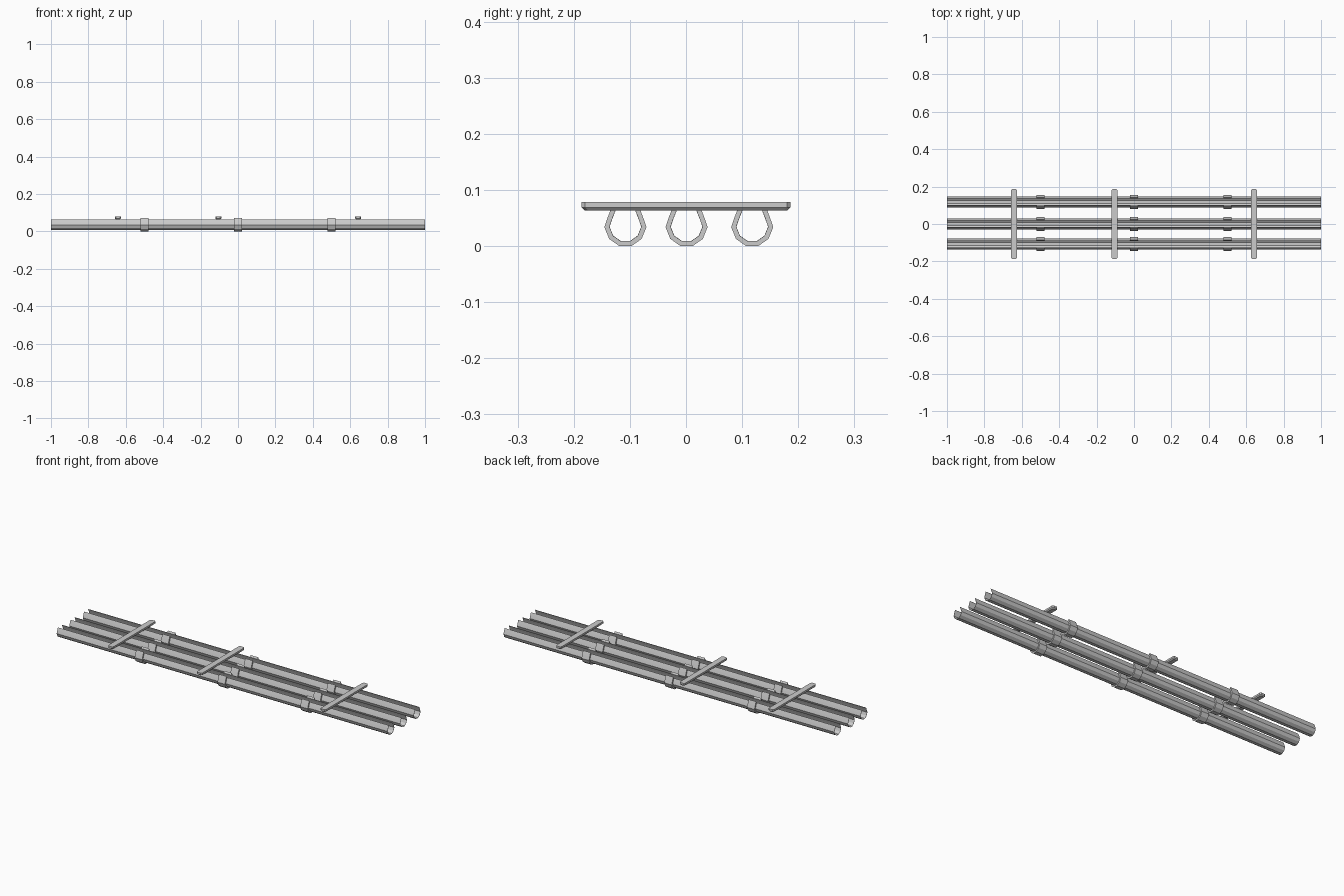
import bpy

if "Cube" in bpy.data.objects:
    bpy.data.objects.remove(bpy.data.objects["Cube"])

# Half of the open-topped pipe section (y, z relative to the centre), bottom to rim
HALF = [(0.0105, -0.036), (0.0290, -0.023), (0.0375, -0.002), (0.0310, 0.017), (0.0235, 0.036)]
CENTRE_Z = 0.036
TUBE_SCALE = 0.78
SECTION = [(-y, z) for y, z in reversed(HALF)] + HALF
ROWS = [-0.108, 0.001, 0.118]


def add_mesh(name, verts, faces):
    mesh = bpy.data.meshes.new(name)
    mesh.from_pydata(verts, [], faces)
    mesh.update()
    obj = bpy.data.objects.new(name, mesh)
    bpy.context.collection.objects.link(obj)
    return obj


def section(y0, scale):
    return [(y0 + y * scale, CENTRE_Z + z * scale) for y, z in SECTION]


def channel(name, x0, x1, y0, outer, inner):
    """Extrude the open section along x as a closed solid."""
    loop = section(y0, outer) + section(y0, inner)[::-1]
    n, m = len(loop), len(SECTION)
    verts = [(x, y, z) for x in (x0, x1) for y, z in loop]
    faces = [(i, i + n, (i + 1) % n + n, (i + 1) % n) for i in range(n)]
    for i in range(m - 1):
        a, b, c, d = i, i + 1, n - 2 - i, n - 1 - i
        faces += [(a, b, c, d), (d + n, c + n, b + n, a + n)]
    return add_mesh(name, verts, faces)


def crossbar(name, x0):
    """Flat bar with clipped corners and a narrower underside."""
    rings = []
    for z, inset in ((0.064, 0.005), (0.069, 0), (0.079, 0)):
        w, l, c = 0.016 - inset, 0.186 - inset, 0.006
        plan = [(w, -l + c), (w, l - c), (w - c, l), (c - w, l),
                (-w, l - c), (-w, c - l), (c - w, -l), (w - c, -l)]
        rings += [(x0 + x, y, z) for x, y in plan]
    faces = [tuple(range(7, -1, -1)), tuple(range(16, 24))]
    for r in (0, 8):
        faces += [(r + i, r + (i + 1) % 8, r + 8 + (i + 1) % 8, r + 8 + i) for i in range(8)]
    return add_mesh(name, rings, faces)


# Three open pipes, each with three collars
for r, y in enumerate(ROWS, 1):
    channel(f"open_pipe_{r}", -1, 1, y, TUBE_SCALE, TUBE_SCALE - 0.03)
    for c, x in enumerate((-0.5, 0, 0.5), 1):
        channel(f"collar_{r}_{c}", x - 0.0225, x + 0.0225, y, 1, TUBE_SCALE - 0.01)

# Crossbars lying over the pipe rims
for i, x in enumerate((-0.642, -0.105, 0.642), 1):
    crossbar(f"crossbar_{i}", x)
